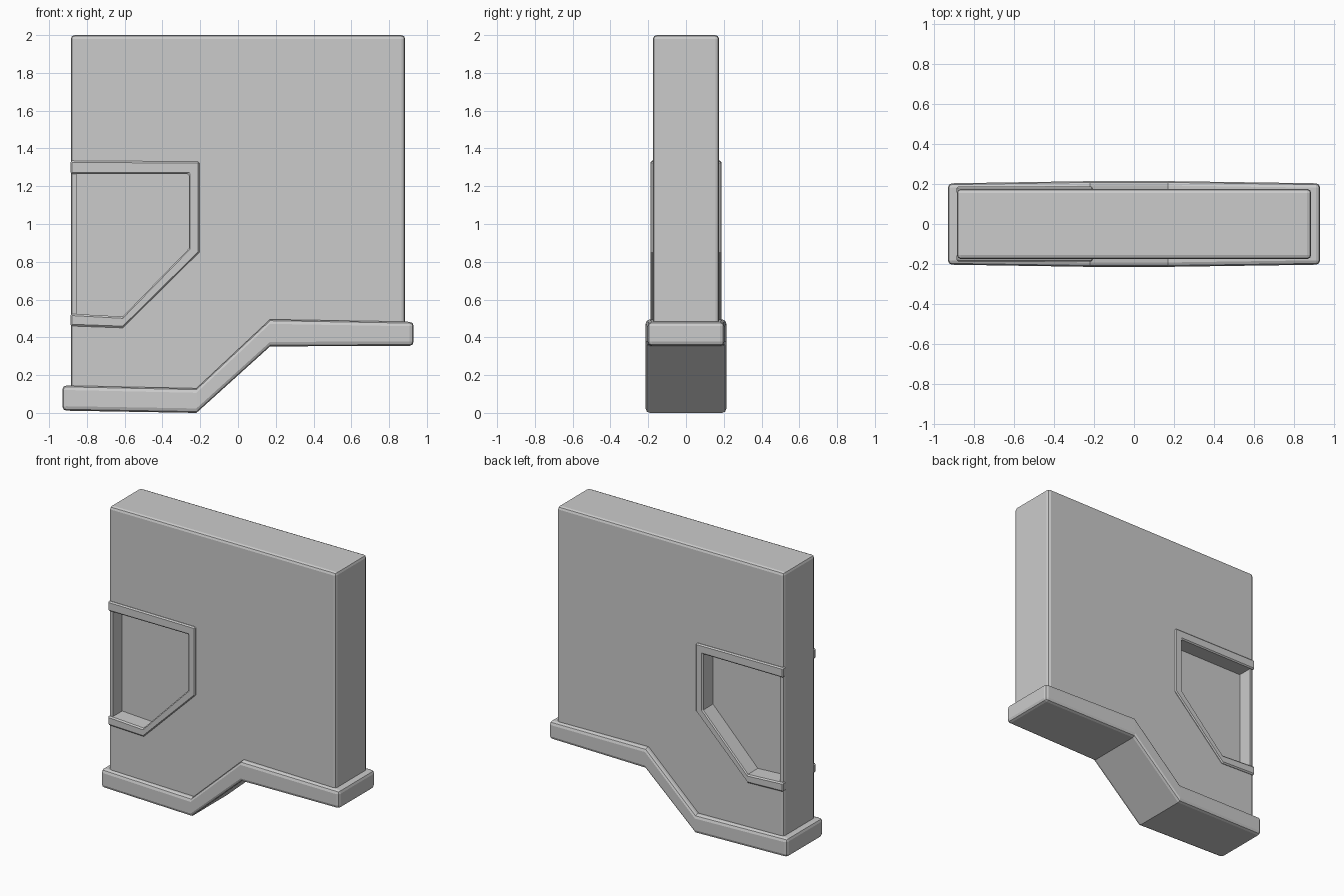
import bpy, bmesh, math

if "Cube" in bpy.data.objects:
    bpy.data.objects.remove(bpy.data.objects["Cube"])


def finish(name, bm):
    bmesh.ops.recalc_face_normals(bm, faces=bm.faces)
    me = bpy.data.meshes.new(name)
    bm.to_mesh(me)
    bm.free()
    ob = bpy.data.objects.new(name, me)
    bpy.context.collection.objects.link(ob)
    return ob


def prism(name, pts, y0, y1):
    """Solid extruded along y from an (x, z) outline."""
    bm = bmesh.new()
    a = [bm.verts.new((x, y0, z)) for x, z in pts]
    b = [bm.verts.new((x, y1, z)) for x, z in pts]
    bm.faces.new(a)
    bm.faces.new(b)
    for i in range(len(pts)):
        j = (i + 1) % len(pts)
        bm.faces.new((a[i], a[j], b[j], b[i]))
    return finish(name, bm)


def band(name, outer, inner, spans):
    """Solid strip between two (x, z) paths; spans gives (y0, y1) per station."""
    bm = bmesh.new()
    rings = []
    for (ox, oz), (ix, iz), (y0, y1) in zip(outer, inner, spans):
        rings.append([bm.verts.new(c) for c in
                      ((ox, y0, oz), (ix, y0, iz), (ix, y1, iz), (ox, y1, oz))])
    for r, s in zip(rings, rings[1:]):
        for i in range(4):
            j = (i + 1) % 4
            bm.faces.new((r[i], r[j], s[j], s[i]))
    bm.faces.new(rings[0])
    bm.faces.new(rings[-1])
    return finish(name, bm)


def apply(ob, kind, **settings):
    bpy.context.view_layer.objects.active = ob
    m = ob.modifiers.new(kind.title(), kind)
    for k, v in settings.items():
        setattr(m, k, v)
    bpy.ops.object.modifier_apply(modifier=m.name)


def bevel(ob, width, segments=1):
    apply(ob, 'BEVEL', width=width, segments=segments,
          limit_method='ANGLE', angle_limit=math.radians(50))


# Wall slab, its stepped underside hidden inside the trim
wall = prism("wall_panel", [(-.885, 2), (.885, 2), (.885, .42), (.17, .42),
                            (-.22, .07), (-.885, .08)], -.175, .175)
bevel(wall, .02, 2)

# Matching recesses on both faces, each with a raised open frame
outer = [(-.887, 1.335), (-.205, 1.33), (-.205, .85), (-.61, .45), (-.887, .46)]
inner = [(-.887, 1.265), (-.26, 1.265), (-.26, .87), (-.61, .51), (-.887, .525)]
hole = [(-.855, 1.265)] + inner[1:4] + [(-.855, .523)]
for side, s in (("front", -1), ("back", 1)):
    cutter = prism("recess_cutter", hole, s * .07, s * .3)
    apply(wall, 'BOOLEAN', operation='DIFFERENCE', solver='EXACT', object=cutter)
    bpy.data.objects.remove(cutter)
    frame = band(side + "_recess_frame", outer, inner, [(s * .15, s * .187)] * 5)
    bevel(frame, .008)

# Stepped base trim, slightly fuller in the middle
top = [(-.93, .145), (-.22, .13), (.17, .495), (.93, .482)]
bottom = [(-.93, .012), (-.22, 0), (.17, .352), (.93, .355)]
spans = [(-y, y) for y in (.203, .214, .214, .203)]
trim = band("base_trim", top, bottom, spans)
bevel(trim, .022, 2)
